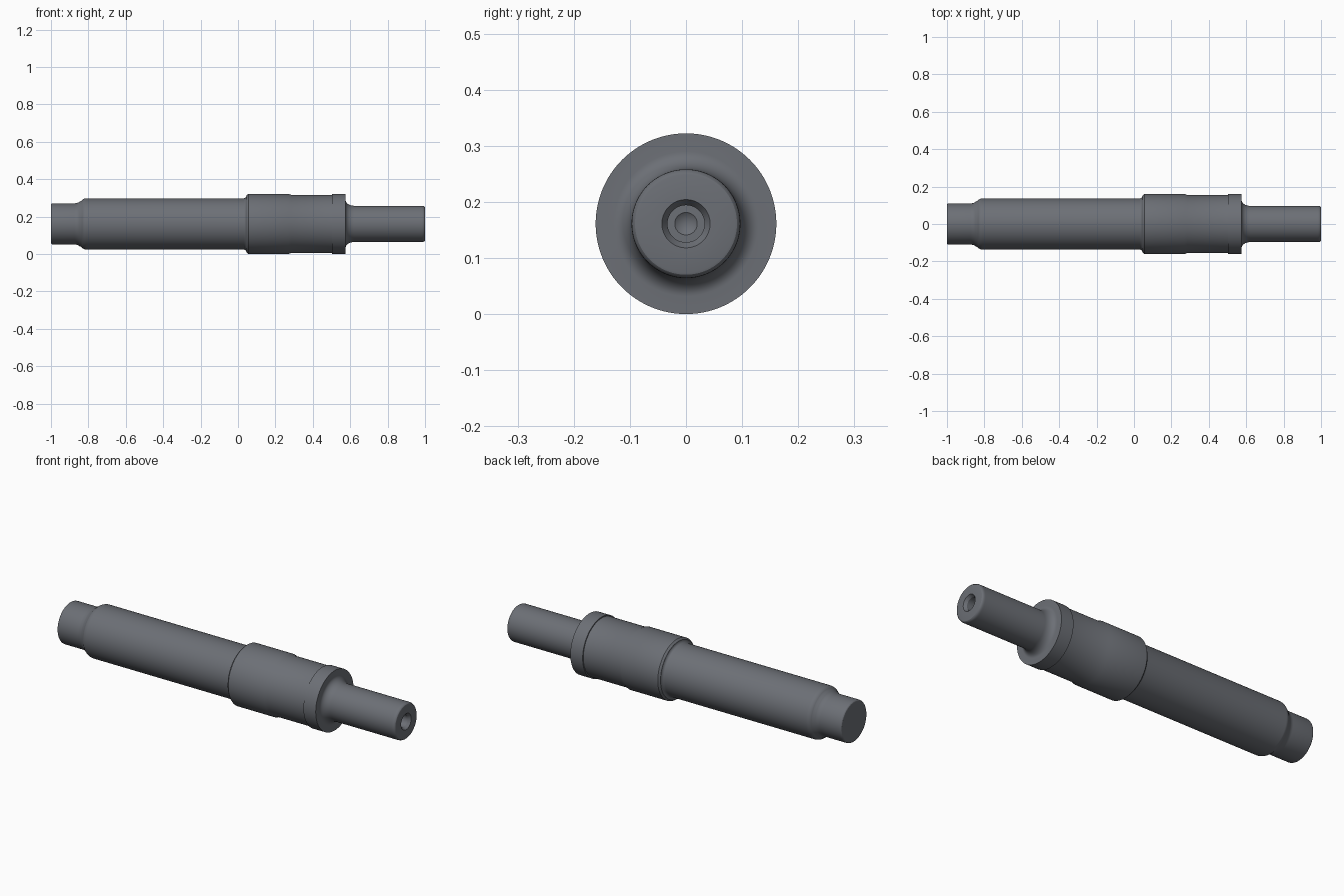
import bpy, bmesh
from math import sin, cos, pi, radians

if "Cube" in bpy.data.objects:
    bpy.data.objects.remove(bpy.data.objects["Cube"])

AXIS_Z = 0.161
SEGMENTS = 128


def arc(cx, cr, rx, rr, a0, a1, n=8):
    """Points of an elliptical fillet in the (x, radius) plane."""
    return [(cx + rx * cos(radians(a0 + (a1 - a0) * i / n)),
             cr + rr * sin(radians(a0 + (a1 - a0) * i / n))) for i in range(n + 1)]


def revolve(name, profile):
    """Turn an (x, radius) profile about the long axis."""
    bm = bmesh.new()
    rings = []
    for x, r in profile:
        if r == 0:
            rings.append([bm.verts.new((x, 0, AXIS_Z))] * SEGMENTS)
        else:
            rings.append([bm.verts.new((x, r * cos(2 * pi * i / SEGMENTS),
                                        AXIS_Z + r * sin(2 * pi * i / SEGMENTS)))
                          for i in range(SEGMENTS)])
    for a, b in zip(rings, rings[1:]):
        for i in range(SEGMENTS):
            j = (i + 1) % SEGMENTS
            quad = list(dict.fromkeys((a[i], a[j], b[j], b[i])))
            bm.faces.new(quad)
    bmesh.ops.recalc_face_normals(bm, faces=bm.faces)
    mesh = bpy.data.meshes.new(name)
    bm.to_mesh(mesh)
    bm.free()
    obj = bpy.data.objects.new(name, mesh)
    bpy.context.collection.objects.link(obj)
    mat = bpy.data.materials.new("dark_steel")
    mat.diffuse_color = (0.15, 0.16, 0.18, 1)
    mat.use_nodes = True
    mat.node_tree.nodes["Principled BSDF"].inputs["Base Color"].default_value = mat.diffuse_color
    mesh.materials.append(mat)
    bpy.context.view_layer.objects.active = obj
    obj.select_set(True)
    bpy.ops.object.shade_smooth_by_angle(angle=radians(25))


profile = [(-1, 0), (-1, 0.102)]
# left journal, with a rounded end and a curved shoulder
profile += arc(-0.99, 0.102, 0.01, 0.008, 180, 90, 4)
profile += arc(-0.875, 0.132, 0.035, 0.022, 270, 325)
profile += arc(-0.81, 0.107, 0.032, 0.030, 145, 90)
# long body, filleted into the seat
profile += arc(0.03, 0.152, 0.015, 0.015, 270, 360, 6)
profile += [(0.055, 0.161)]
# seat with relieved section, then collar
profile += [(0.27, 0.161), (0.285, 0.155), (0.502, 0.155), (0.502, 0.161), (0.575, 0.161)]
# concave fillet down to the drive shaft
profile += arc(0.62, 0.129, 0.045, 0.032, 180, 270, 10)
profile += [(0.98, 0.097)]
profile += arc(0.985, 0.087, 0.015, 0.01, 90, 0, 4)
# countersunk centre hole in the right end
profile += [(1, 0.043), (0.985, 0.033), (0.92, 0.033), (0.92, 0.02), (0.905, 0)]
revolve("stepped_shaft", profile)
